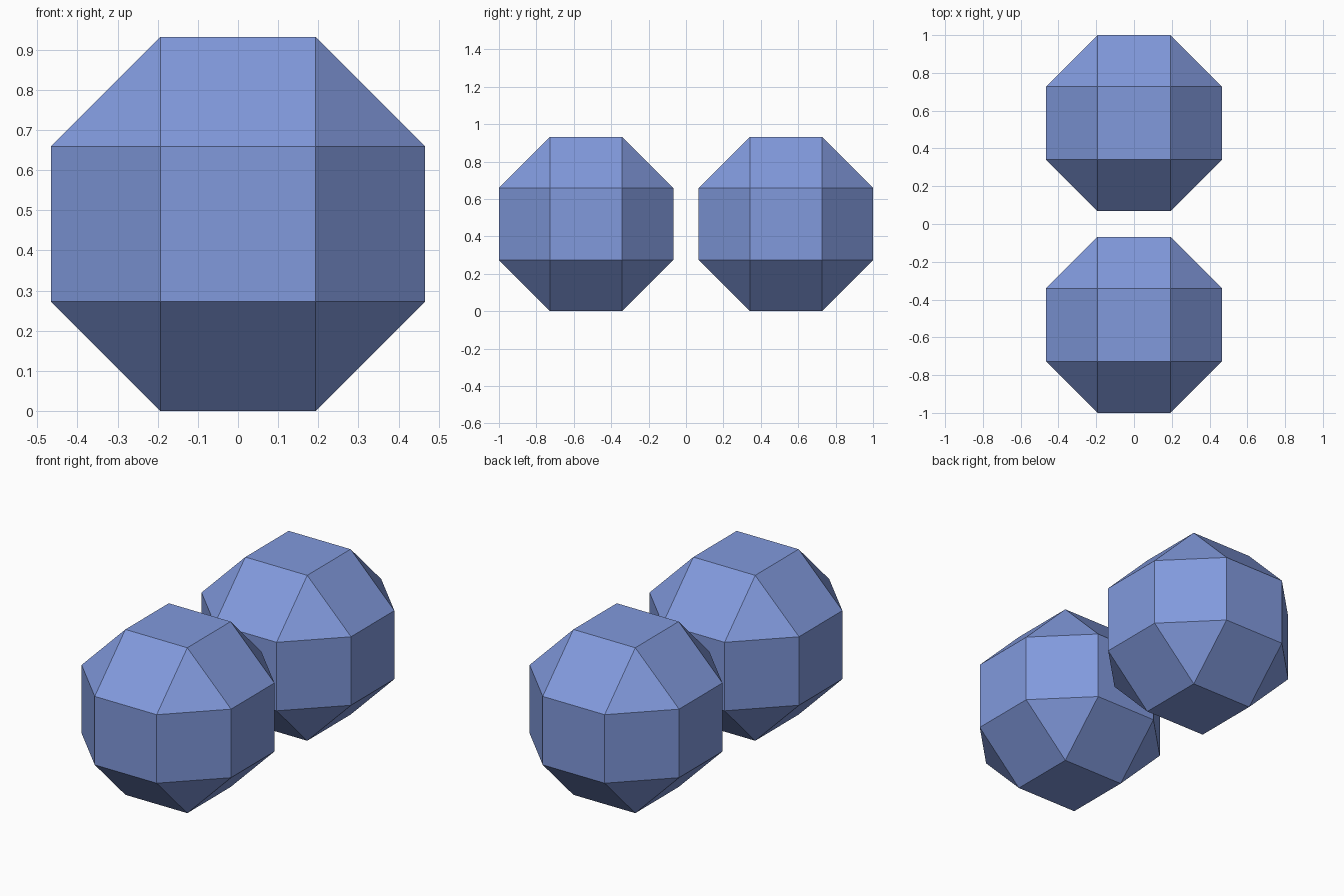
import bpy, bmesh, math
from itertools import product

if "Cube" in bpy.data.objects:
    bpy.data.objects.remove(bpy.data.objects["Cube"])

R = 0.466                    # half width of each solid
S = R / (1 + math.sqrt(2))   # half edge length

blue = bpy.data.materials.new("blue")
blue.diffuse_color = (0.22, 0.32, 0.72, 1)
blue.use_nodes = True
blue.node_tree.nodes["Principled BSDF"].inputs["Base Color"].default_value = blue.diffuse_color


def faceted_ball(name, y):
    """Rhombicuboctahedron: hull of all sign changes and axis orders of (R, S, S)."""
    bm = bmesh.new()
    for axis in range(3):
        for signs in product((-1, 1), repeat=3):
            bm.verts.new([s * (R if i == axis else S) for i, s in enumerate(signs)])
    bmesh.ops.convex_hull(bm, input=bm.verts[:])
    # Merge coplanar triangles into squares
    bmesh.ops.dissolve_limit(bm, angle_limit=0.02, verts=bm.verts[:], edges=bm.edges[:])
    bmesh.ops.recalc_face_normals(bm, faces=bm.faces[:])
    mesh = bpy.data.meshes.new(name)
    bm.to_mesh(mesh)
    bm.free()
    mesh.materials.append(blue)
    obj = bpy.data.objects.new(name, mesh)
    obj.location = (0, y, R)
    bpy.context.collection.objects.link(obj)


# Matching pair, front and back
faceted_ball("front_faceted_ball", -(1 - R))
faceted_ball("back_faceted_ball", 1 - R)
